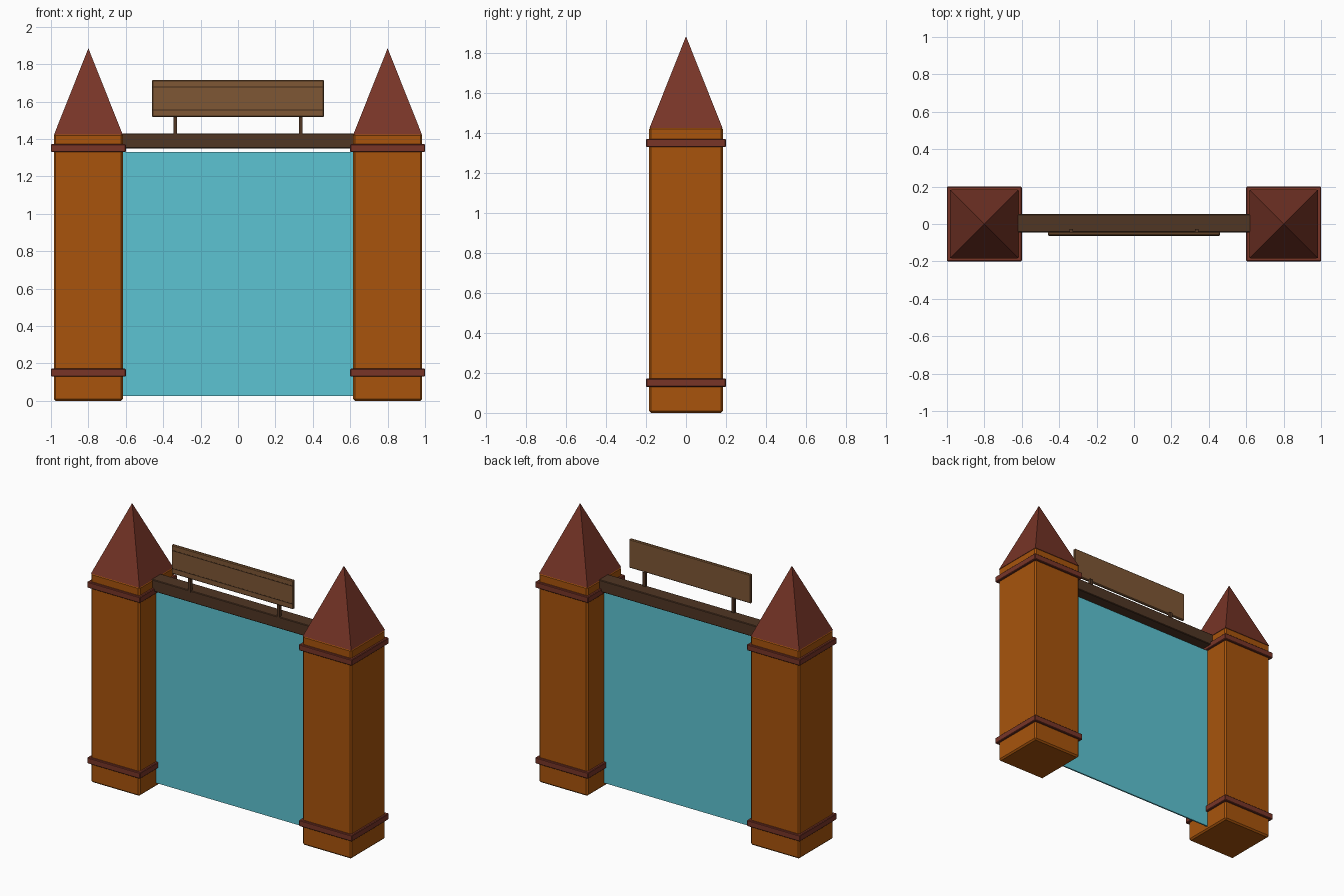
import bpy, math

if "Cube" in bpy.data.objects:
    bpy.data.objects.remove(bpy.data.objects["Cube"])


def material(name, r, g, b):
    lin = [((c / 255 + 0.055) / 1.055) ** 2.4 if c > 10 else c / 255 / 12.92 for c in (r, g, b)]
    m = bpy.data.materials.new(name)
    m.diffuse_color = (*lin, 1)
    m.use_nodes = True
    m.node_tree.nodes["Principled BSDF"].inputs["Base Color"].default_value = m.diffuse_color
    return m


ORANGE = material("orange_stone", 168, 84, 12)
RED = material("red_tile", 120, 53, 39)
DARK = material("dark_wood", 80, 54, 36)
WOOD = material("sign_wood", 126, 87, 53)
GROOVE = material("groove_brown", 66, 43, 26)
BLUE = material("portal_blue", 92, 196, 210)


def box(name, x, y, z, mat, bevel=0.0):
    """Box from (min, max) ranges on each axis, with optional chamfer."""
    lo, hi = zip(x, y, z)
    bpy.ops.mesh.primitive_cube_add(size=1, location=[(a + b) / 2 for a, b in zip(lo, hi)])
    ob = bpy.context.object
    ob.name = name
    ob.scale = [b - a for a, b in zip(lo, hi)]
    bpy.ops.object.transform_apply(location=False, rotation=False, scale=True)
    ob.data.materials.append(mat)
    if bevel:
        mod = ob.modifiers.new("Bevel", 'BEVEL')
        mod.width = bevel
        mod.segments = 1
    return ob


for side, s in (("left", -1), ("right", 1)):
    cx = 0.8 * s

    # Square tower
    h = 0.185
    box(f"{side}_tower", (cx - h, cx + h), (-h, h), (0, 1.43), ORANGE, 0.01)

    # Trim bands round the tower
    for label, z in (("lower", 0.13), ("upper", 1.33)):
        box(f"{side}_{label}_band", (cx - 0.2, cx + 0.2), (-0.2, 0.2), (z, z + 0.042), RED, 0.004)

    # Pyramid roof
    bpy.ops.mesh.primitive_cone_add(vertices=4, radius1=0.183 * math.sqrt(2), radius2=0,
                                    depth=0.46, location=(cx, 0, 1.655),
                                    rotation=(0, 0, math.pi / 4))
    roof = bpy.context.object
    roof.name = f"{side}_roof"
    roof.data.materials.append(RED)

    # Sign post
    px = 0.335 * s
    box(f"{side}_sign_post", (px - 0.01, px + 0.01), (-0.046, -0.026), (1.42, 1.525), DARK)

# Lintel beam and portal sheet
box("beam", (-0.625, 0.625), (-0.045, 0.053), (1.35, 1.43), DARK, 0.004)
box("portal_sheet", (-0.62, 0.62), (-0.005, 0.005), (0.025, 1.33), BLUE)

# Sign board with two thin grooves across its front
box("sign_board", (-0.46, 0.46), (-0.062, -0.042), (1.518, 1.715), WOOD, 0.005)
for label, z in (("lower", 1.555), ("upper", 1.677)):
    box(f"sign_{label}_groove", (-0.456, 0.456), (-0.063, -0.061), (z - 0.003, z + 0.003), GROOVE)
